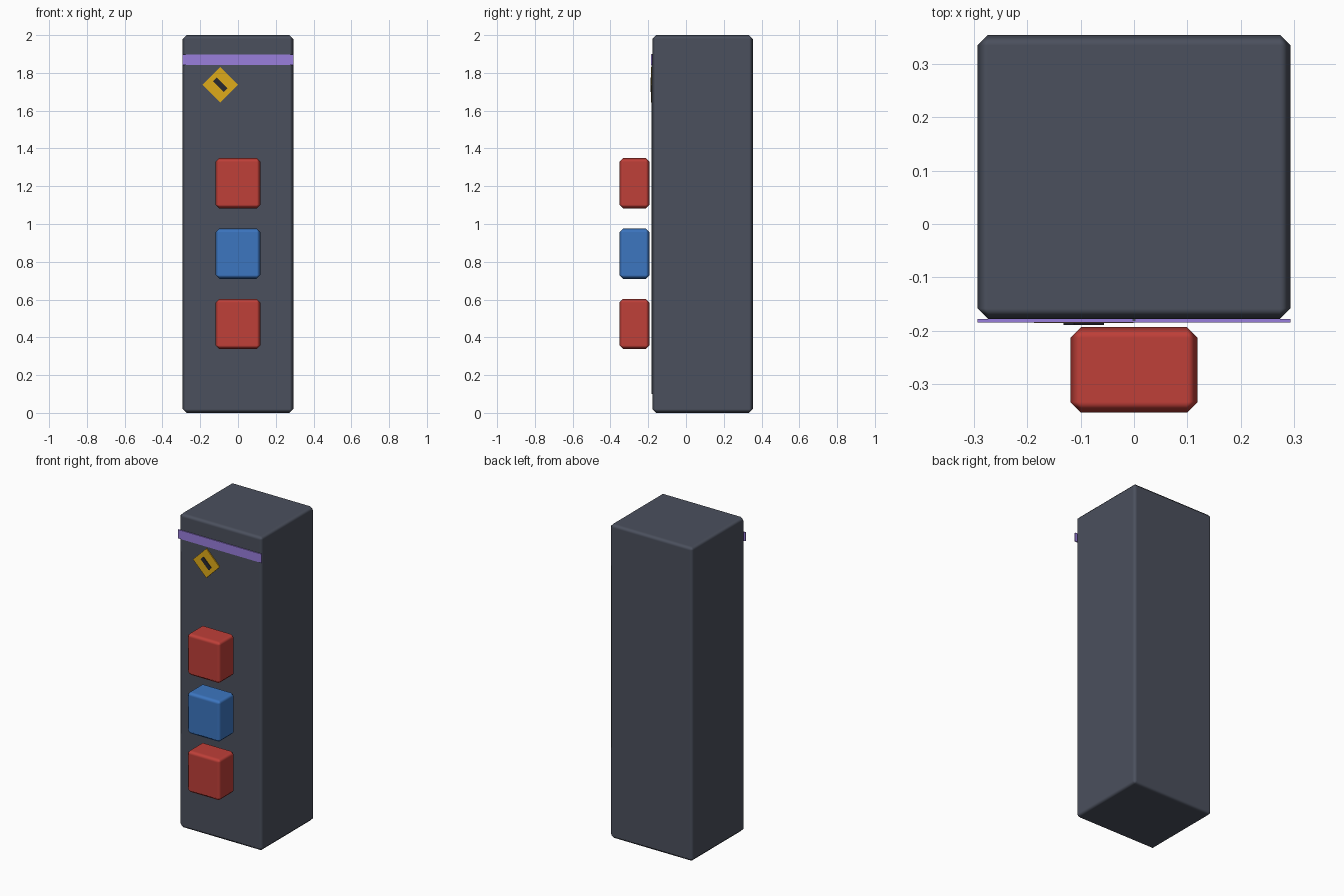
import bpy
from math import radians

if "Cube" in bpy.data.objects:
    bpy.data.objects.remove(bpy.data.objects["Cube"])


def material(name, rgb):
    m = bpy.data.materials.new(name)
    m.diffuse_color = (*rgb, 1)
    m.use_nodes = True
    m.node_tree.nodes["Principled BSDF"].inputs["Base Color"].default_value = m.diffuse_color
    return m


SLATE = material("slate", (0.07, 0.08, 0.11))
DARK = material("dark", (0.02, 0.022, 0.03))
RED = material("red", (0.52, 0.05, 0.04))
BLUE = material("blue", (0.045, 0.18, 0.53))
PURPLE = material("purple", (0.32, 0.21, 0.72))
YELLOW = material("yellow", (0.74, 0.41, 0.01))


def box(name, x, y, z, mat, bevel=0.0, turn=0.0):
    """Box from (min, max) ranges, optionally chamfered and turned about y."""
    bpy.ops.mesh.primitive_cube_add(size=1)
    ob = bpy.context.object
    ob.name = name
    ob.scale = [r[1] - r[0] for r in (x, y, z)]
    bpy.ops.object.transform_apply(location=False, rotation=False, scale=True)
    ob.location = [(r[0] + r[1]) / 2 for r in (x, y, z)]
    ob.rotation_euler.y = radians(turn)
    ob.data.materials.append(mat)
    if bevel:
        # single chamfer with softly shaded edges and flat faces
        bpy.ops.object.shade_smooth()
        mod = ob.modifiers.new("Bevel", "BEVEL")
        mod.width = bevel
        mod.segments = 1
        mod.harden_normals = True
    return ob


def span(centre, size):
    return (centre - size / 2, centre + size / 2)


# Tall cabinet body
box("cabinet_body", (-0.293, 0.293), (-0.178, 0.354), (0, 2), SLATE, 0.02)

# Door seam down the middle of the front
box("door_seam", span(0, 0.006), (-0.182, -0.176), (0.1, 1.9), SLATE)

# Coloured band near the top
box("top_band", (-0.293, 0.293), (-0.184, -0.178), (1.842, 1.898), PURPLE)

# Stack of three front blocks
for name, z, mat in (("lower_block", 0.471, RED),
                     ("middle_block", 0.843, BLUE),
                     ("upper_block", 1.216, RED)):
    box(name, span(0, 0.238), (-0.353, -0.193), span(z, 0.266), mat, 0.02)

# Warning diamond with a dark slanted bar
box("warning_plate", span(-0.094, 0.132), (-0.185, -0.178),
    span(1.737, 0.132), YELLOW, turn=45)
box("warning_bar", span(-0.094, 0.08), (-0.189, -0.183),
    span(1.737, 0.027), DARK, turn=45)
